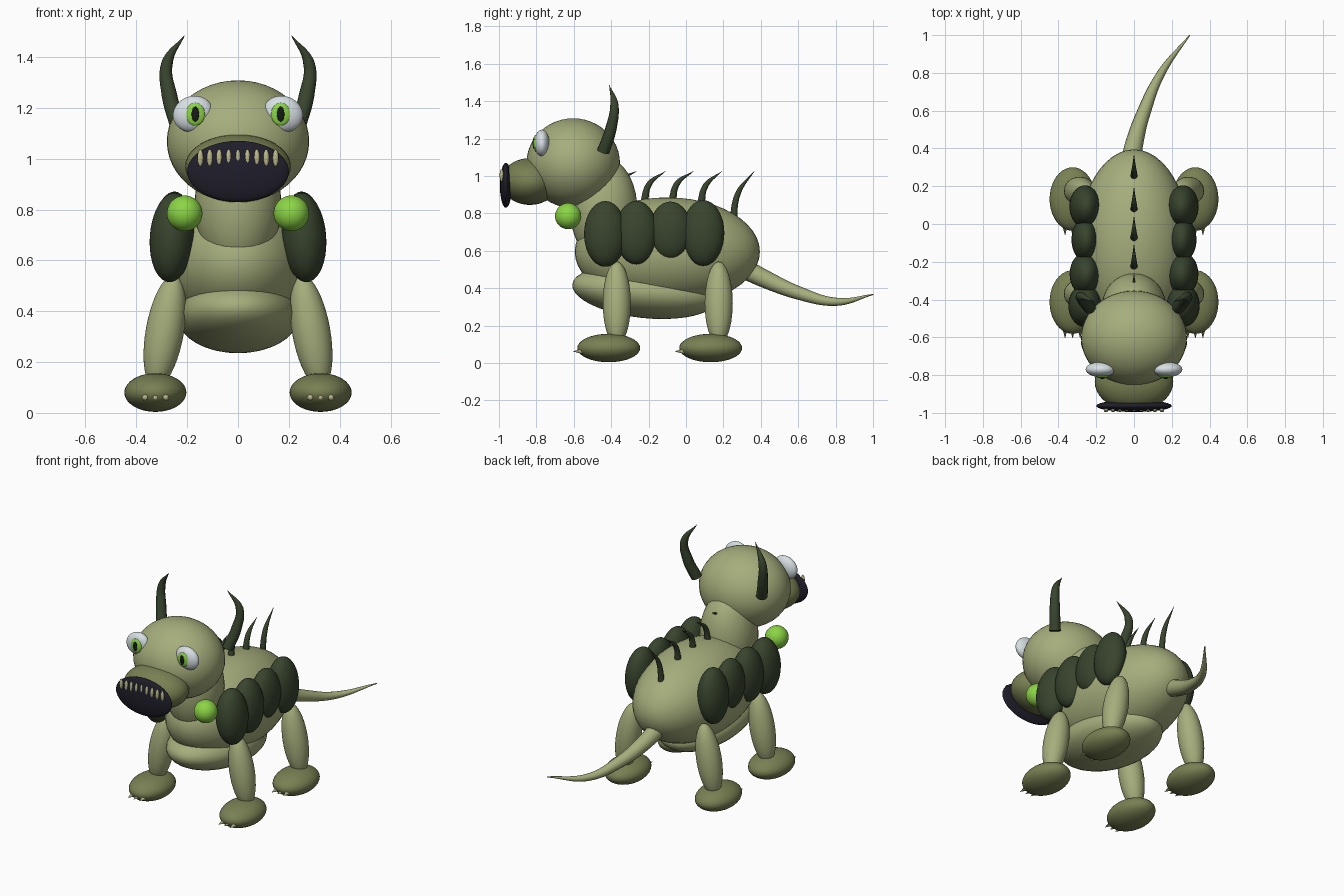
import bpy
from math import radians

if "Cube" in bpy.data.objects:
    bpy.data.objects.remove(bpy.data.objects["Cube"], do_unlink=True)


def material(name, *rgb):
    m = bpy.data.materials.new(name)
    m.use_nodes = True
    m.diffuse_color = (*rgb, 1)
    for node in m.node_tree.nodes:
        if node.type == "BSDF_PRINCIPLED":
            node.inputs["Base Color"].default_value = (*rgb, 1)
            node.inputs["Roughness"].default_value = 0.7
    return m


SKIN = material("pale olive", 0.38, 0.42, 0.2)
DARK_SKIN = material("dark olive", 0.19, 0.215, 0.085)
ARMOUR = material("forest green", 0.04, 0.058, 0.027)
GLOW = material("bright green", 0.26, 0.66, 0.06)
WHITE = material("eye white", 0.68, 0.74, 0.77)
MOUTH = material("mouth black", 0.014, 0.013, 0.023)
PUPIL = material("pupil black", 0.008, 0.01, 0.008)
BONE = material("bone", 0.5, 0.48, 0.26)


def finish(ob, name, mat):
    ob.name = name
    ob.data.name = name
    ob.data.materials.clear()
    ob.data.materials.append(mat)
    for p in ob.data.polygons:
        p.use_smooth = True
    return ob


def ellipsoid(name, mat, centre, radii, tilt=(0, 0, 0), segments=40):
    bpy.ops.mesh.primitive_uv_sphere_add(
        segments=segments, ring_count=segments // 2, radius=1, location=centre,
        rotation=[radians(a) for a in tilt])
    ob = bpy.context.object
    ob.scale = radii
    return finish(ob, name, mat)


def spike(name, mat, centre, length, radius, tilt):
    bpy.ops.mesh.primitive_cone_add(
        vertices=12, radius1=radius, radius2=0, depth=length, location=centre,
        rotation=[radians(a) for a in tilt])
    return finish(bpy.context.object, name, mat)


def tapered_tube(name, mat, points, radii):
    curve = bpy.data.curves.new(name, "CURVE")
    curve.dimensions = "3D"
    curve.bevel_depth = 1
    curve.bevel_resolution = 4
    curve.resolution_u = 10
    curve.use_fill_caps = True
    line = curve.splines.new("BEZIER")
    line.bezier_points.add(len(points) - 1)
    for bp, co, r in zip(line.bezier_points, points, radii):
        bp.co = co
        bp.radius = r
        bp.handle_left_type = bp.handle_right_type = "AUTO"
    temp = bpy.data.objects.new(name + "_path", curve)
    bpy.context.collection.objects.link(temp)
    graph = bpy.context.evaluated_depsgraph_get()
    mesh = bpy.data.meshes.new_from_object(temp.evaluated_get(graph))
    bpy.data.objects.remove(temp, do_unlink=True)
    ob = bpy.data.objects.new(name, mesh)
    bpy.context.collection.objects.link(ob)
    return finish(ob, name, mat)


# Torso, neck and head
ellipsoid("body", SKIN, (0, -0.1, 0.595), (0.295, 0.495, 0.29), segments=48)
ellipsoid("belly", SKIN, (0, -0.22, 0.38), (0.24, 0.39, 0.14), (-6, 0, 0))
ellipsoid("neck", SKIN, (0, -0.44, 0.82), (0.17, 0.18, 0.28))
ellipsoid("head", SKIN, (0, -0.603, 1.068), (0.28, 0.25, 0.24), segments=48)

# Snout, mouth and a row of upper teeth
ellipsoid("snout", DARK_SKIN, (0, -0.835, 0.97), (0.208, 0.155, 0.125))
ellipsoid("mouth", MOUTH, (0, -0.963, 0.95), (0.2, 0.032, 0.12))
for i in range(-4, 5):
    ellipsoid("tooth", BONE, (i * 0.037, -0.983 - abs(i) * 0.0007, 1.003),
              (0.012, 0.011, 0.034), segments=12)

# Tail
tapered_tube("tail", SKIN,
             [(-0.02, 0.3, 0.51), (0, 0.42, 0.45), (0.055, 0.6, 0.375),
              (0.145, 0.8, 0.327), (0.295, 1.0, 0.366)],
             [0.055, 0.048, 0.036, 0.022, 0.003])

# Row of backward-curving spikes along the spine
for y, z in ((-0.38, 0.9), (-0.225, 0.85), (-0.075, 0.86), (0.077, 0.83), (0.25, 0.72)):
    tapered_tube("back_spike", ARMOUR,
                 [(0, y, z), (0, y + 0.028, z + (1.02 - z) * 0.62), (0, y + 0.115, 1.025)],
                 [0.021, 0.015, 0.001])

# Paired parts on both sides
for s, side in ((1, "left"), (-1, "right")):
    ellipsoid(side + "_eye", WHITE, (s * 0.177, -0.77, 1.176), (0.08, 0.04, 0.07), (0, s * 20, 0))
    ellipsoid(side + "_iris", GLOW, (s * 0.168, -0.803, 1.175), (0.038, 0.013, 0.045), segments=24)
    ellipsoid(side + "_pupil", PUPIL, (s * 0.168, -0.814, 1.175), (0.015, 0.006, 0.03), segments=16)

    tapered_tube(side + "_horn", ARMOUR,
                 [(s * 0.235, -0.442, 1.13), (s * 0.27, -0.402, 1.25),
                  (s * 0.279, -0.383, 1.375), (s * 0.21, -0.41, 1.485)],
                 [0.034, 0.031, 0.023, 0.001])

    ellipsoid(side + "_chest_orb", GLOW, (s * 0.21, -0.63, 0.785), (0.07, 0.07, 0.07))

    # Overlapping flank plates
    for y, width, z, height in ((-0.432, 0.087, 0.69, 0.176), (-0.265, 0.08, 0.697, 0.17),
                                (-0.083, 0.07, 0.708, 0.155), (0.092, 0.081, 0.695, 0.176)):
        ellipsoid(side + "_flank_plate", ARMOUR, (s * 0.26, y, z),
                  (width, 0.113, height), (0, -s * 4, 0))

    # Legs, feet and claws
    for y, end in ((-0.37, "front"), (0.175, "back")):
        ellipsoid(f"{side}_{end}_leg", SKIN, (s * 0.288, y, 0.32),
                  (0.075, 0.075, 0.225), (0, -s * 10, 0))
        ellipsoid(f"{side}_{end}_foot", DARK_SKIN, (s * 0.325, y - 0.043, 0.08),
                  (0.122, 0.168, 0.076))
        for i in (-1, 0, 1):
            spike(f"{side}_{end}_claw", BONE,
                  (s * 0.325 + i * 0.04, y - 0.195, 0.062), 0.085, 0.022, (90, 0, 0))
